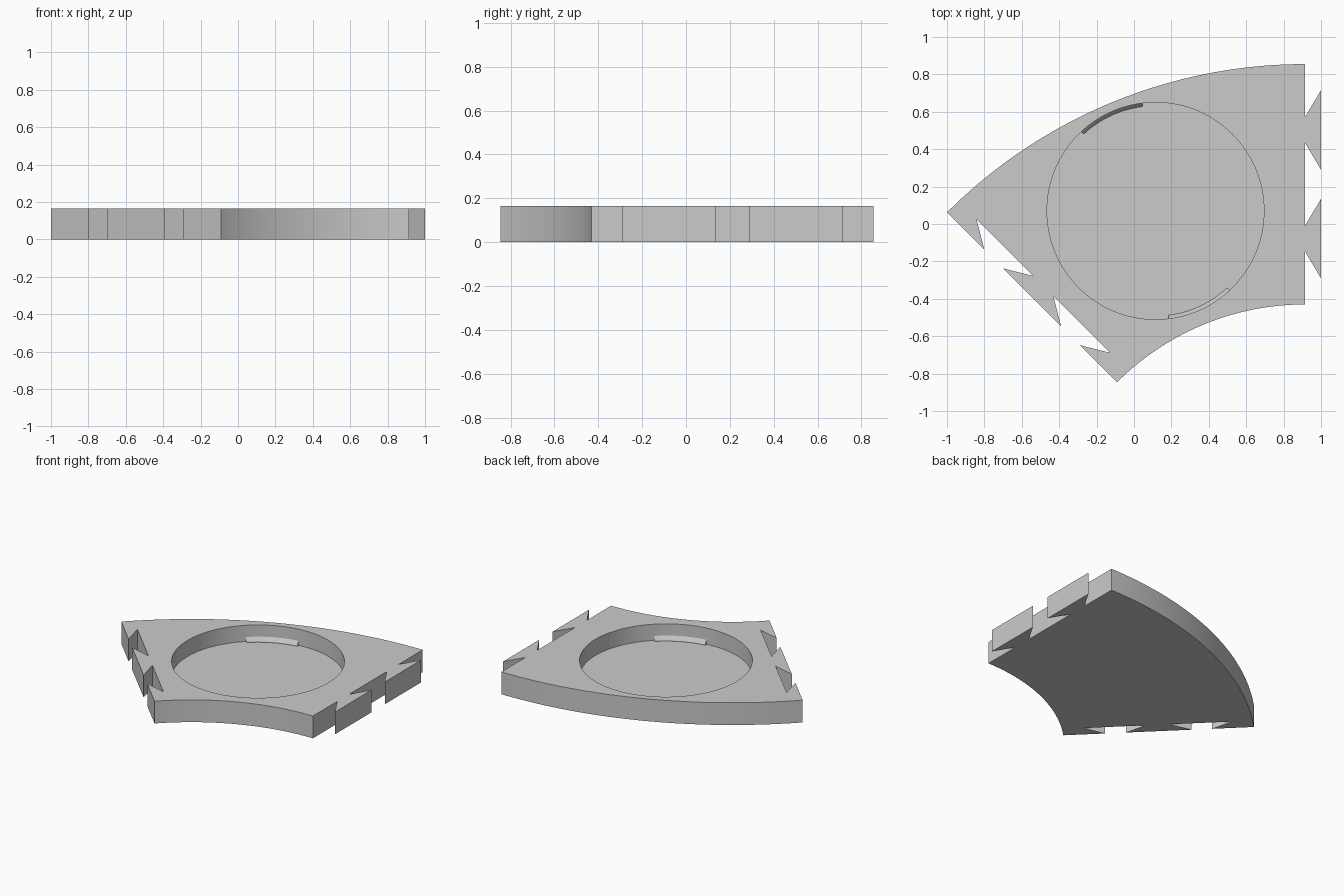
import bpy
import bmesh
from math import sin, cos, pi, radians
from mathutils import Vector

if "Cube" in bpy.data.objects:
    bpy.data.objects.remove(bpy.data.objects["Cube"])

HEIGHT = 0.165
FLOOR = 0.045
ARC_CENTRE = Vector((0.915, -1.853))
R_OUTER, R_INNER = 2.708, 1.423
POCKET = Vector((0.115, 0.07))
R_POCKET = 0.58

grey = bpy.data.materials.new("plain_grey")
grey.use_nodes = True
grey.diffuse_color = (0.6, 0.6, 0.6, 1)
grey.node_tree.nodes["Principled BSDF"].inputs["Base Color"].default_value = (0.6, 0.6, 0.6, 1)


def polar(centre, radius, angle):
    return centre + radius * Vector((cos(angle), sin(angle)))


def make_object(name, bm):
    bmesh.ops.recalc_face_normals(bm, faces=bm.faces)
    mesh = bpy.data.meshes.new(name)
    bm.to_mesh(mesh)
    bm.free()
    mesh.materials.append(grey)
    obj = bpy.data.objects.new(name, mesh)
    bpy.context.collection.objects.link(obj)
    return obj


def prism(name, outline, z0, z1):
    bm = bmesh.new()
    face = bm.faces.new([bm.verts.new((p[0], p[1], z0)) for p in outline])
    top = bmesh.ops.extrude_face_region(bm, geom=[face])["geom"]
    verts = [v for v in top if isinstance(v, bmesh.types.BMVert)]
    bmesh.ops.translate(bm, verts=verts, vec=(0, 0, z1 - z0))
    return make_object(name, bm)


def smooth(obj):
    bpy.ops.object.select_all(action="DESELECT")
    obj.select_set(True)
    bpy.context.view_layer.objects.active = obj
    bpy.ops.object.shade_smooth_by_angle(angle=radians(30))


def dovetails(angle, depth):
    """Dovetail points along a radial edge, from the inner to the outer end."""
    along = Vector((cos(angle), sin(angle)))
    out = Vector((-along.y, along.x)) * depth
    points = []
    for middle in (R_INNER + 0.352, R_INNER + 0.933):
        for offset, side in ((-0.07, 0), (-0.213, 1), (0.213, 1), (0.07, 0)):
            points.append(ARC_CENTRE + along * (middle + offset) + out * side)
    return points


# Curved track plate: sockets on one end, tabs on the other
STEPS = 48
arc = [pi / 2 + pi / 4 * i / STEPS for i in range(STEPS + 1)]
outline = [polar(ARC_CENTRE, R_OUTER, a) for a in arc]
outline += dovetails(arc[-1], -0.085)[::-1]
outline += [polar(ARC_CENTRE, R_INNER, a) for a in reversed(arc)]
outline += dovetails(arc[0], -0.085)
plate = prism("curved_plate", outline, 0, HEIGHT)

# Round pocket cut into the top
circle = [polar(POCKET, R_POCKET, 2 * pi * i / 128) for i in range(128)]
cutter = prism("pocket_cutter", circle, FLOOR, HEIGHT + 0.1)
cutter.hide_render = True
cut = plate.modifiers.new("pocket", "BOOLEAN")
cut.operation, cut.solver, cut.object = "DIFFERENCE", "EXACT", cutter
smooth(plate)
bpy.ops.object.modifier_apply(modifier=cut.name)
bpy.data.objects.remove(cutter)


# Sloped retaining ridges on opposite sides of the pocket wall
def ridge(name, middle):
    bm = bmesh.new()
    section = ((R_POCKET + 0.003, FLOOR - 0.003), (R_POCKET + 0.003, 0.083),
               (R_POCKET - 0.018, 0.05), (R_POCKET - 0.018, FLOOR - 0.003))
    rings = []
    for i in range(17):
        a = radians(middle - 18 + 36 * i / 16)
        rings.append([bm.verts.new((*polar(POCKET, r, a), z)) for r, z in section])
    for one, two in zip(rings, rings[1:]):
        for k in range(4):
            j = (k + 1) % 4
            bm.faces.new((one[k], one[j], two[j], two[k]))
    bm.faces.new(rings[0])
    bm.faces.new(rings[-1])
    smooth(make_object(name, bm))


ridge("back_ridge", 115)
ridge("front_ridge", -65)
